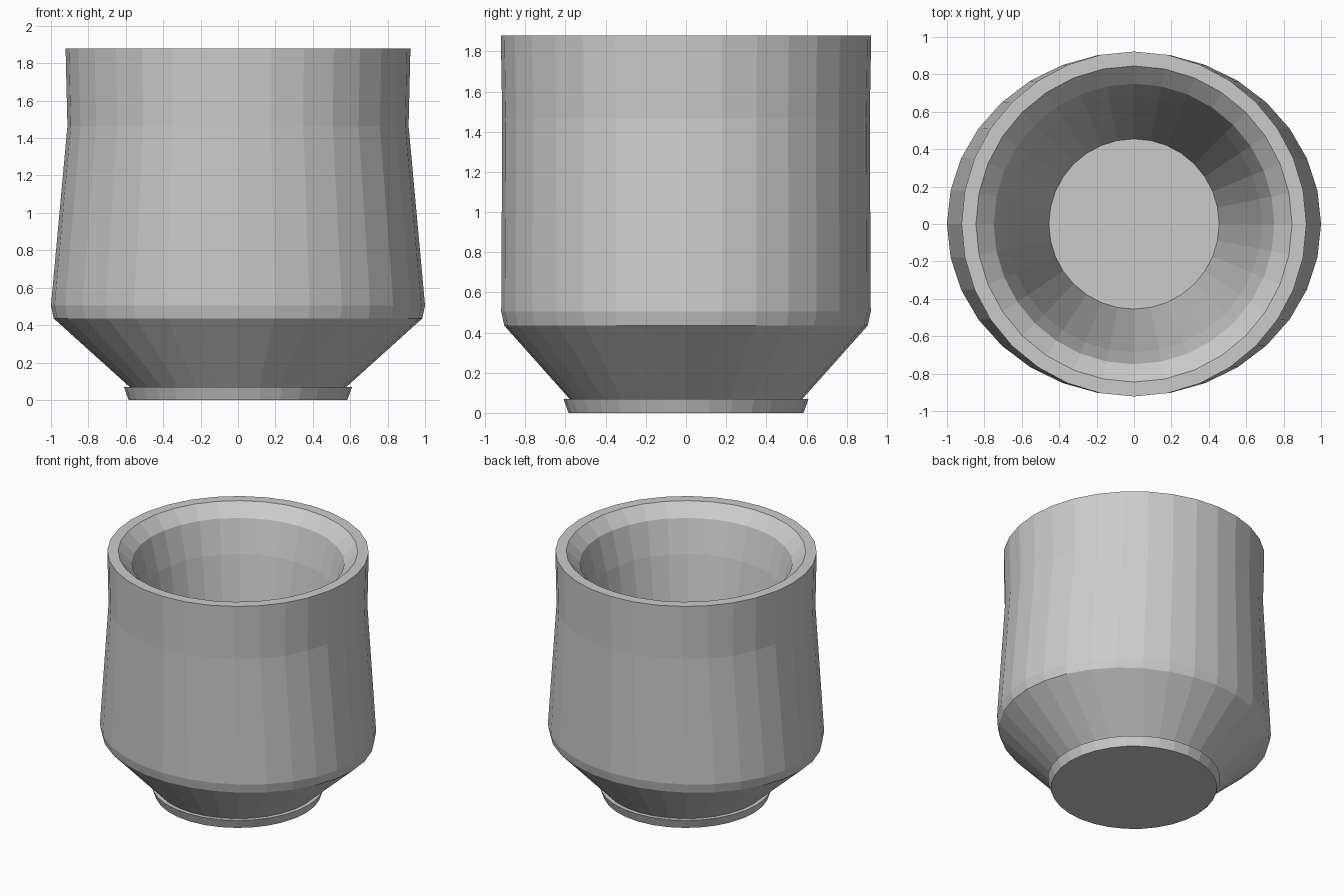
import bpy, bmesh
from math import cos, sin, pi

if "Cube" in bpy.data.objects:
    bpy.data.objects.remove(bpy.data.objects["Cube"])

SIDES = 32

# Profile rings (x radius, y radius, z): foot, outer wall, rim, then inside down to the floor
RINGS = [
    (0.585, 0.585, 0.0), (0.61, 0.61, 0.07), (0.58, 0.58, 0.07),
    (0.985, 0.905, 0.435), (1.0, 0.92, 0.505), (0.912, 0.915, 1.465),
    (0.922, 0.922, 1.88), (0.845, 0.845, 1.88), (0.75, 0.75, 1.79),
    (0.685, 0.685, 1.54), (0.455, 0.455, 0.15),
]


def lathe(name, rings):
    bm = bmesh.new()
    loops = [[bm.verts.new((rx * cos(2 * pi * i / SIDES), ry * sin(2 * pi * i / SIDES), z))
              for i in range(SIDES)] for rx, ry, z in rings]
    for a, b in zip(loops, loops[1:]):
        for i in range(SIDES):
            j = (i + 1) % SIDES
            bm.faces.new((a[i], a[j], b[j], b[i]))
    bm.faces.new(loops[0][::-1])   # underside
    bm.faces.new(loops[-1])        # inner floor
    bmesh.ops.recalc_face_normals(bm, faces=bm.faces)
    mesh = bpy.data.meshes.new(name)
    bm.to_mesh(mesh)
    bm.free()
    obj = bpy.data.objects.new(name, mesh)
    bpy.context.collection.objects.link(obj)
    return obj


# Flat-shaded cup with an oval shoulder and round rim
lathe("cup", RINGS)
